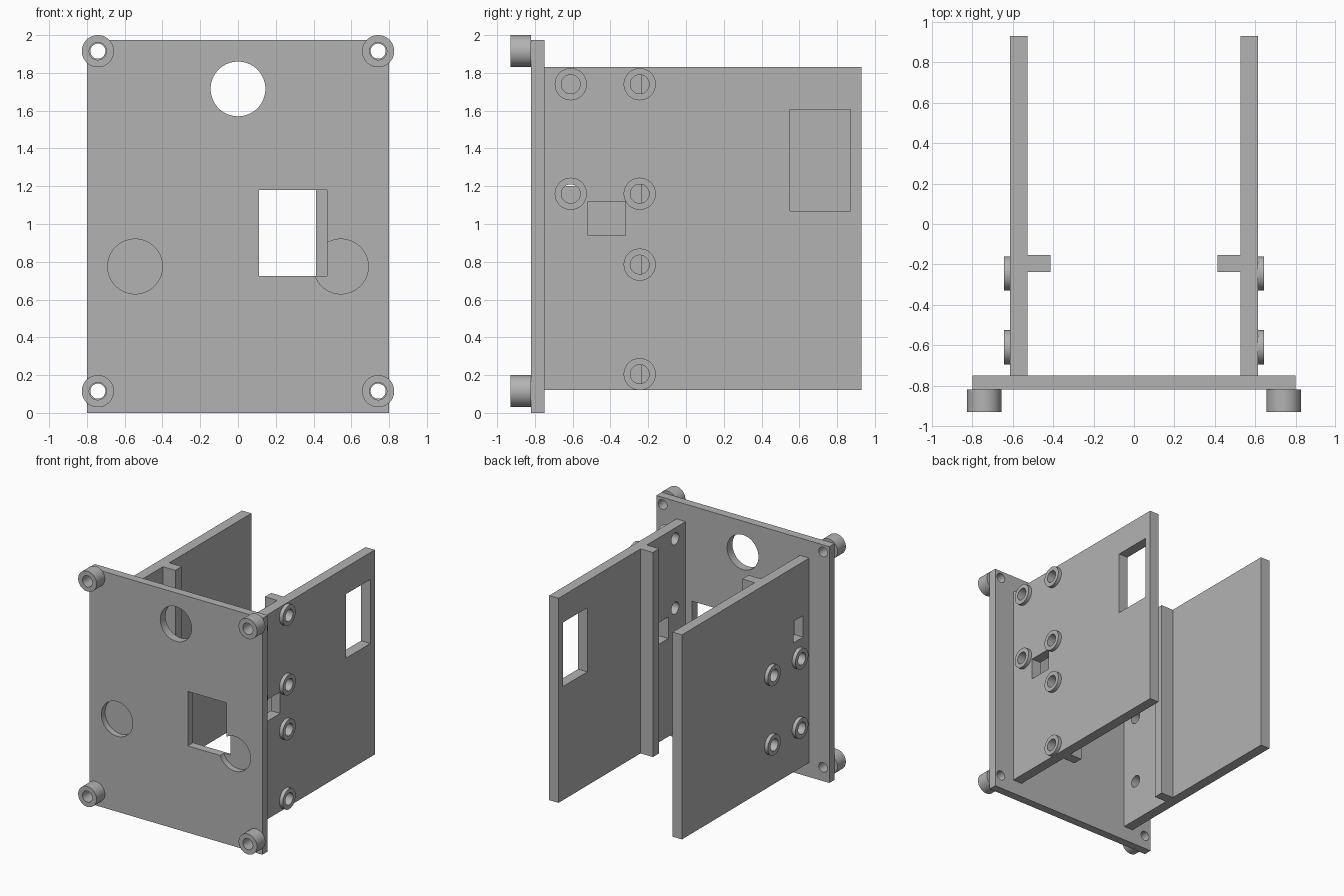
import bpy
from math import pi

cube = bpy.data.objects.get("Cube")
if cube:
    bpy.data.objects.remove(cube, do_unlink=True)

grey = bpy.data.materials.new("plain grey")
grey.use_nodes = True
COLOUR = (0.45, 0.45, 0.45, 1)
grey.diffuse_color = COLOUR
grey.node_tree.nodes["Principled BSDF"].inputs["Base Color"].default_value = COLOUR


def box(name, x, y, z):
    """Box from (min, max) ranges."""
    bpy.ops.mesh.primitive_cube_add(size=1)
    ob = bpy.context.object
    ob.name = name
    ob.location = [(a + b) / 2 for a, b in (x, y, z)]
    ob.scale = [b - a for a, b in (x, y, z)]
    bpy.ops.object.transform_apply(location=False, rotation=False, scale=True)
    ob.data.materials.append(grey)
    return ob


def cylinder(name, axis, radius, depth, centre):
    turn = (0, pi / 2, 0) if axis == "x" else (pi / 2, 0, 0)
    bpy.ops.mesh.primitive_cylinder_add(vertices=64, radius=radius, depth=depth,
                                        location=centre, rotation=turn)
    ob = bpy.context.object
    ob.name = name
    ob.data.materials.append(grey)
    return ob


def cut(ob, cutters):
    for cutter in cutters:
        mod = ob.modifiers.new("cut", "BOOLEAN")
        mod.operation = "DIFFERENCE"
        mod.solver = "EXACT"
        mod.object = cutter
        bpy.context.view_layer.objects.active = ob
        bpy.ops.object.modifier_apply(modifier=mod.name)
        bpy.data.objects.remove(cutter, do_unlink=True)


def smooth(ob):
    bpy.ops.object.select_all(action="DESELECT")
    ob.select_set(True)
    bpy.context.view_layer.objects.active = ob
    bpy.ops.object.shade_smooth_by_angle(angle=pi / 6)


def ring(name, axis, radius, hole, depth, centre):
    ob = cylinder(name, axis, radius, depth, centre)
    cut(ob, [cylinder("bore", axis, hole, depth * 2, centre)])
    smooth(ob)


# Front plate with corner holes, round opening, rectangular opening, blind pockets
FRONT, BACK = -0.82, -0.75
MID = (FRONT + BACK) / 2
corners = [(x, z) for x in (-0.742, 0.742) for z in (0.115, 1.915)]
plate = box("front_plate", (-0.8, 0.8), (FRONT, BACK), (0, 1.975))
holes = [cylinder("hole", "y", 0.04, 0.3, (x, MID, z)) for x, z in corners]
holes.append(cylinder("hole", "y", 0.145, 0.3, (0, MID, 1.715)))
holes.append(box("hole", (0.11, 0.47), (-1, -0.6), (0.725, 1.18)))
holes += [cylinder("pocket", "y", 0.145, 0.1, (x, FRONT, 0.775)) for x in (-0.545, 0.545)]
cut(plate, holes)
smooth(plate)

# Corner standoffs on the front
for x, z in corners:
    ring("corner_standoff", "y", 0.085, 0.046, 0.11, (x, FRONT - 0.055, z))

# Side walls: each has an inner rail, mounting rings and its own openings
NEAR, FAR = -0.61, -0.245
LOW, HIGH = 0.12, 1.83
sides = {
    "left": (1,
             [(NEAR, 1.74), (NEAR, 1.16)] + [(FAR, z) for z in (1.74, 1.16, 0.785, 0.205)],
             [((-0.52, -0.32), (0.94, 1.12)), ((0.55, 0.87), (1.07, 1.605))]),
    "right": (-1,
              [(y, z) for y in (NEAR, FAR) for z in (1.05, 0.47)],
              [((-0.67, -0.54), (1.2, 1.38))]),
}
for side, (s, mounts, windows) in sides.items():
    def span(a, b):
        return tuple(sorted((s * a, s * b)))

    wall = box(side + "_wall", span(0.528, 0.614), (BACK, 0.93), (LOW, HIGH))
    holes = [cylinder("hole", "x", 0.05, 0.3, (s * 0.57, y, z)) for y, z in mounts]
    holes += [box("hole", span(0.4, 0.8), y, z) for y, z in windows]
    cut(wall, holes)
    smooth(wall)
    box(side + "_rail", span(0.414, 0.528), (-0.237, -0.153), (LOW, HIGH))
    for y, z in mounts:
        ring(side + "_mounting_ring", "x", 0.085, 0.05, 0.031, (s * 0.6295, y, z))
